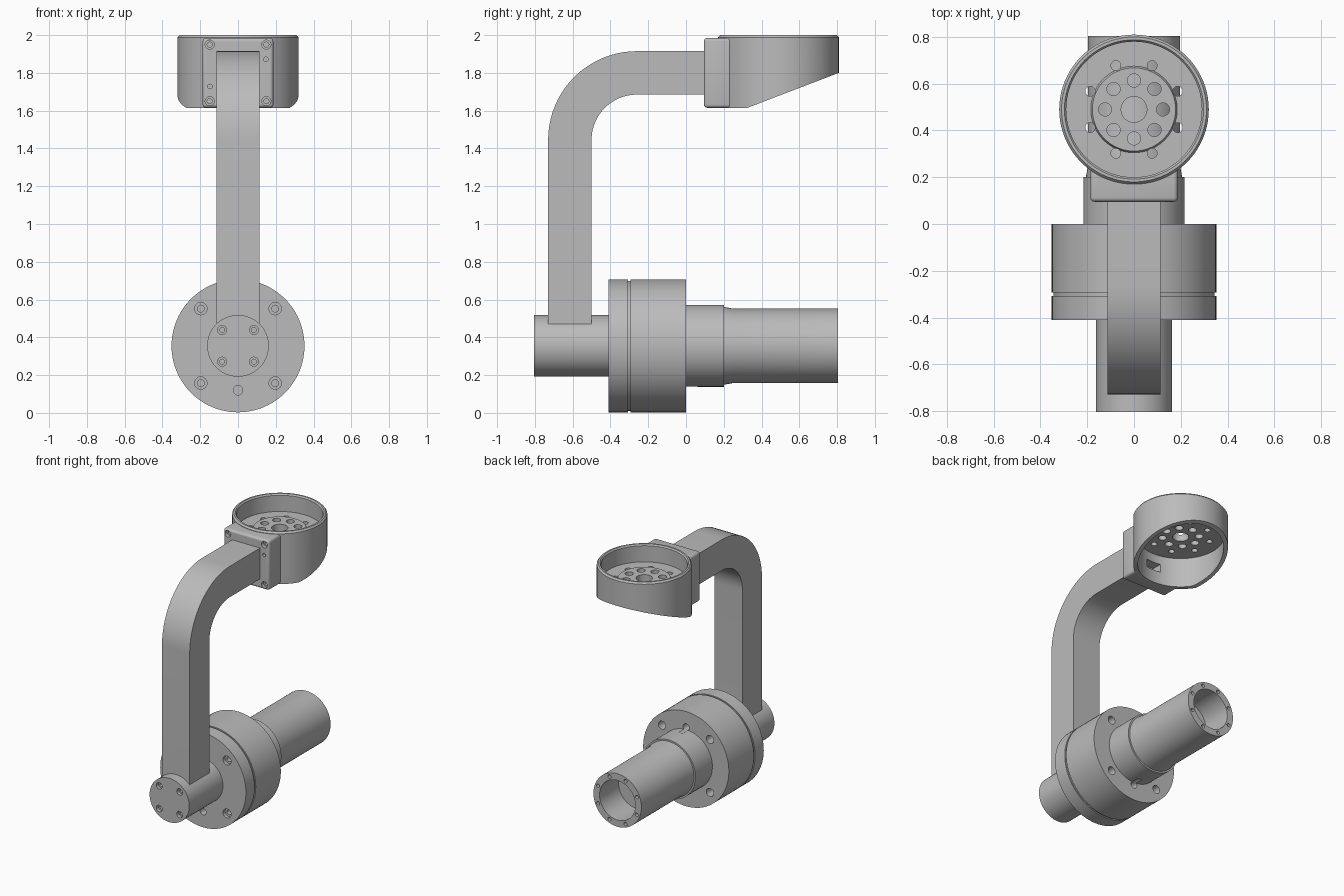
import bpy, bmesh
from math import pi, sin, cos

cube = bpy.data.objects.get("Cube")
if cube:
    bpy.data.objects.remove(cube, do_unlink=True)

grey = bpy.data.materials.new("machined grey")
grey.use_nodes = True
grey.diffuse_color = (0.5, 0.5, 0.5, 1)
grey.node_tree.nodes["Principled BSDF"].inputs["Base Color"].default_value = (0.5, 0.5, 0.5, 1)

AXIS_Z = 0.355    # height of the horizontal spindle axis
CUP_Y = 0.49      # centre of the cup


def revolve(bm, profile, axis, loc, n=24, closed=False):
    """Spin (radius, height) points about the y or z axis."""
    def place(r, h, a):
        u, v = r * cos(a), r * sin(a)
        p = (u, h, v) if axis == "y" else (u, v, h)
        return [p[i] + loc[i] for i in range(3)]
    rings = []
    for r, h in profile:
        count = n if r > 0 else 1
        rings.append([bm.verts.new(place(r, h, 2 * pi * i / n)) for i in range(count)])
    pairs = list(zip(rings, rings[1:]))
    if closed:
        pairs.append((rings[-1], rings[0]))
    for a, b in pairs:
        for i in range(n):
            j = (i + 1) % n
            corners = [a[i % len(a)], a[j % len(a)], b[j % len(b)], b[i % len(b)]]
            bm.faces.new(list(dict.fromkeys(corners)))


def prism(bm, outline, half_width):
    """Extrude a (y, z) outline across x."""
    left, right = [[bm.verts.new((s * half_width, y, z)) for y, z in outline] for s in (-1, 1)]
    bm.faces.new(left)
    bm.faces.new(right[::-1])
    for i in range(len(outline)):
        j = (i + 1) % len(outline)
        bm.faces.new((left[i], right[i], right[j], left[j]))


def box(bm, half_width, y0, y1, z0, z1):
    prism(bm, [(y0, z0), (y1, z0), (y1, z1), (y0, z1)], half_width)


def hole(bm, axis, loc, r, start, end):
    revolve(bm, [(0, start), (r, start), (r, end), (0, end)], axis, loc)


def screw_hole(bm, x, z, y, r):
    """Stepped blind hole opening towards the front."""
    steps = [(0, -0.02), (r, -0.02), (r, 0.025), (r * 0.55, 0.025), (r * 0.55, 0.06), (0, 0.06)]
    revolve(bm, steps, "y", (x, y, z))


def make(name, bm):
    bmesh.ops.recalc_face_normals(bm, faces=bm.faces)
    mesh = bpy.data.meshes.new(name)
    bm.to_mesh(mesh)
    bm.free()
    mesh.materials.append(grey)
    obj = bpy.data.objects.new(name, mesh)
    bpy.context.collection.objects.link(obj)
    return obj


def activate(obj):
    bpy.ops.object.select_all(action="DESELECT")
    obj.select_set(True)
    bpy.context.view_layer.objects.active = obj


def cut(obj, bm):
    cutter = make("cutter", bm)
    cutter.hide_render = True
    mod = obj.modifiers.new("cut", "BOOLEAN")
    mod.operation, mod.solver, mod.object = "DIFFERENCE", "EXACT", cutter
    activate(obj)
    bpy.ops.object.modifier_apply(modifier=mod.name)
    bpy.data.objects.remove(cutter, do_unlink=True)


def turned(name, profile, axis="y", loc=(0, 0, AXIS_Z), closed=False):
    bm = bmesh.new()
    revolve(bm, profile, axis, loc, 80, closed)
    return make(name, bm)


corners = [(sx, sz) for sx in (-1, 1) for sz in (-1, 1)]

# Front hub with four screws
hub = turned("front_hub", [(0, -0.805), (0.163, -0.805), (0.163, -0.38), (0, -0.38)])
bm = bmesh.new()
for sx, sz in corners:
    screw_hole(bm, sx * 0.084, AXIS_Z + sz * 0.084, -0.805, 0.024)
cut(hub, bm)

# Drum with a thin groove near its front
drum = turned("drum", [(0, -0.41), (0.352, -0.41), (0.352, -0.308), (0.344, -0.308),
                       (0.344, -0.294), (0.352, -0.294), (0.352, 0), (0, 0)])


def rear_notches():
    bm = bmesh.new()
    for s in (-1, 1):
        hole(bm, "y", (0, 0, AXIS_Z + s * 0.235), 0.025, -0.1, 0.06)
    return bm


bm = rear_notches()
for sx, sz in corners:
    x, z = sx * 0.197, AXIS_Z + sz * 0.197
    screw_hole(bm, x, z, -0.41, 0.033)
    hole(bm, "y", (x, 0, z), 0.03, -0.1, 0.02)
for s in (-1, 1):
    hole(bm, "y", (0, 0, AXIS_Z + s * 0.235), 0.025, -0.43, -0.34)
cut(drum, bm)

# Collar behind the drum
collar = turned("collar", [(0, -0.05), (0.217, -0.05), (0.217, 0.2), (0, 0.2)])
cut(collar, rear_notches())

# Rear tube with open bore and a ring of small holes
tube = turned("rear_tube", [(0, 0.15), (0.205, 0.15), (0.205, 0.205), (0.197, 0.25),
                            (0.197, 0.805), (0.147, 0.805), (0.147, 0.58), (0, 0.58)])
bm = bmesh.new()
for i in range(8):
    a = pi * (i + 0.5) / 4
    hole(bm, "y", (0.172 * cos(a), 0, AXIS_Z + 0.172 * sin(a)), 0.013, 0.76, 0.83)
cut(tube, bm)

# Bent square arm
bm = bmesh.new()
bend = [pi - pi / 2 * i / 20 for i in range(21)]
cy, cz = -0.26, 1.445
outer = [(cy + 0.47 * cos(a), cz + 0.47 * sin(a)) for a in bend]
inner = [(cy + 0.24 * cos(a), cz + 0.24 * sin(a)) for a in reversed(bend)]
prism(bm, [(-0.73, 0.47)] + outer + [(0.12, 1.915), (0.12, 1.685)] + inner + [(-0.5, 0.47)], 0.114)
arm = make("bent_arm", bm)


def cable_slot(bm):
    box(bm, 0.06, 0.13, 0.3, 1.71, 1.77)


# Mounting plate between arm and cup
bm = bmesh.new()
box(bm, 0.187, 0.095, 0.25, 1.615, 1.985)
plate = make("mounting_plate", bm)
mod = plate.modifiers.new("round", "BEVEL")
mod.width, mod.segments = 0.018, 4
activate(plate)
bpy.ops.object.modifier_apply(modifier=mod.name)
bm = bmesh.new()
revolve(bm, [(0, 1.5), (0.3, 1.5), (0.3, 2.1), (0, 2.1)], "z", (0, CUP_Y, 0), 80)
for sx, sz in corners:
    screw_hole(bm, sx * 0.15, 1.8 + sz * 0.15, 0.095, 0.024)
for s in (-1, 1):
    hole(bm, "y", (s * 0.148, 0, 1.8 + s * 0.072), 0.012, 0.07, 0.15)
cut(plate, bm)
bm = bmesh.new()
cable_slot(bm)
cut(plate, bm)

# Cup: thin wall, perforated floor with raised disc, sloping underside
cup = turned("cup", [(0.32, 1.61), (0.32, 1.988), (0.31, 2), (0.298, 2), (0.29, 1.99),
                     (0.29, 1.87), (0.185, 1.87), (0.178, 1.885), (0.055, 1.885),
                     (0.055, 1.835), (0.29, 1.835), (0.29, 1.61)],
             "z", (0, CUP_Y, 0), True)
bm = bmesh.new()
prism(bm, [(0.1, 1.5), (0.9, 1.5), (0.9, 1.835), (0.325, 1.615), (0.1, 1.615)], 0.5)
cable_slot(bm)
for i in range(8):
    for ring, r, a in ((0.124, 0.028, pi * i / 4), (0.203, 0.021, pi * (i + 0.5) / 4)):
        hole(bm, "z", (ring * cos(a), CUP_Y + ring * sin(a), 0), r, 1.8, 1.95)
cut(cup, bm)

for obj in (hub, drum, collar, tube, arm, plate, cup):
    activate(obj)
    bpy.ops.object.shade_smooth_by_angle()
